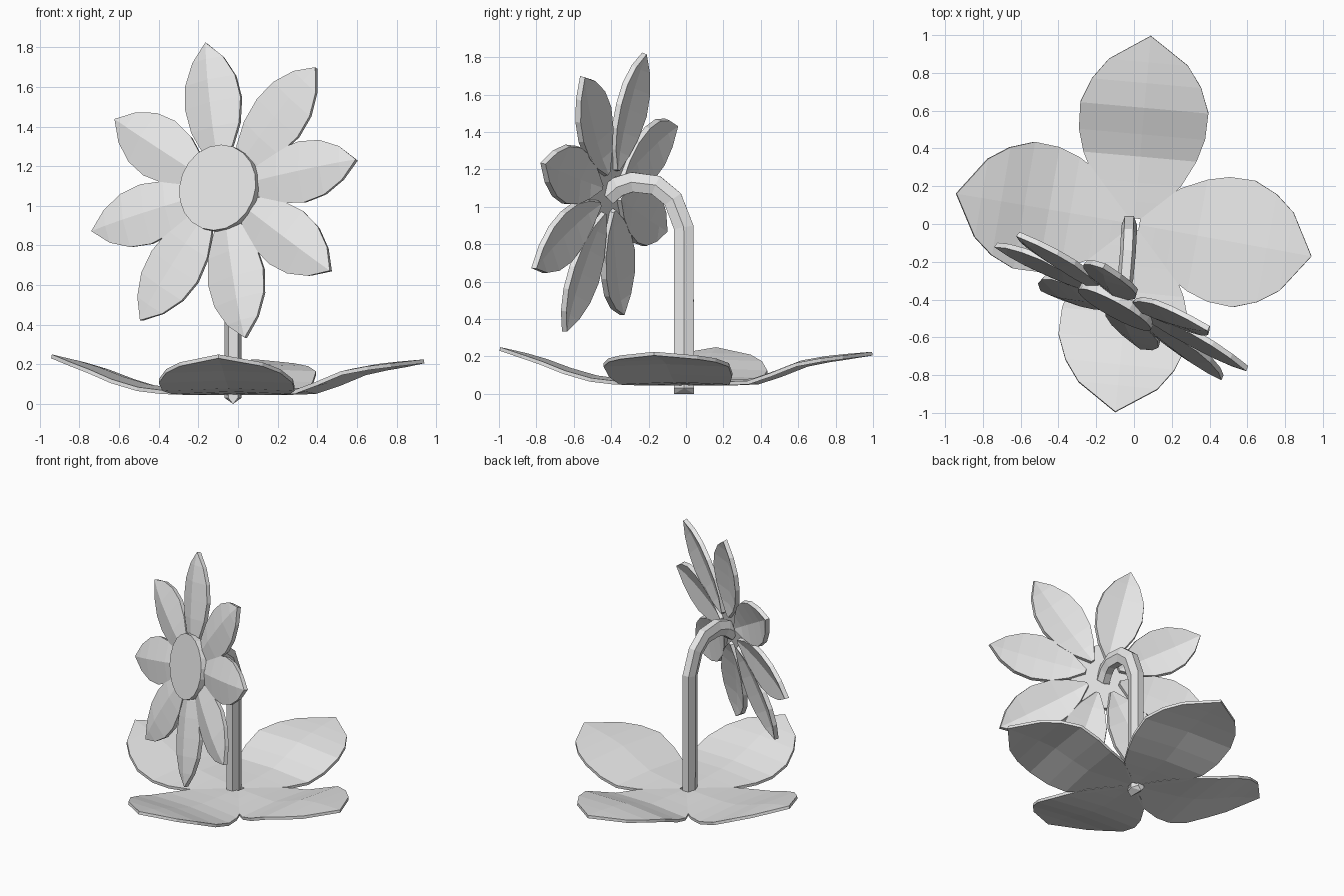
import bpy, bmesh, math
from mathutils import Matrix, Vector

cube = bpy.data.objects.get("Cube")
if cube:
    bpy.data.objects.remove(cube, do_unlink=True)

grey = bpy.data.materials.new("light grey")
grey.use_nodes = True
grey.diffuse_color = (0.8, 0.8, 0.8, 1)
grey.node_tree.nodes["Principled BSDF"].inputs["Base Color"].default_value = (0.8, 0.8, 0.8, 1)


def finish(name, bm, matrix=Matrix()):
    bmesh.ops.recalc_face_normals(bm, faces=bm.faces)
    mesh = bpy.data.meshes.new(name)
    bm.to_mesh(mesh)
    bm.free()
    mesh.materials.append(grey)
    ob = bpy.data.objects.new(name, mesh)
    ob.matrix_world = matrix
    bpy.context.collection.objects.link(ob)
    return ob


def blade(name, stations, ridge, thickness, matrix):
    """Pointed leaf along +x from (distance, half width, height) stations."""
    bm = bmesh.new()
    rows = []
    for r, w, z in stations[:-1]:
        rows.append([bm.verts.new((r, s * w, z + (ridge * w if s == 0 else 0)))
                     for s in (-1, 0, 1)])
    tip = bm.verts.new((stations[-1][0], 0, stations[-1][2]))
    for a, b in zip(rows, rows[1:]):
        for i in (0, 1):
            bm.faces.new((a[i], b[i], b[i + 1], a[i + 1]))
    for i in (0, 1):
        bm.faces.new((rows[-1][i], tip, rows[-1][i + 1]))
    ob = finish(name, bm, matrix)
    solid = ob.modifiers.new("thickness", 'SOLIDIFY')
    solid.thickness = thickness
    solid.offset = 0
    return ob


# Four broad ground leaves, two with a gentle rise and two with a sharper bend
reach = (0.03, 0.12, 0.22, 0.36, 0.48, 0.62, 0.75, 0.86, 1.0)
width = (0.04, 0.14, 0.23, 0.30, 0.335, 0.34, 0.29, 0.21, 0)
gentle = (0.055, 0.055, 0.055, 0.06, 0.075, 0.115, 0.165, 0.20, 0.24)
bent = (0.055, 0.055, 0.055, 0.06, 0.10, 0.155, 0.18, 0.195, 0.215)
for name, angle, length, rise in (("left_leaf", -10.3, 0.955, bent),
                                  ("back_leaf", 84.9, 1.0, bent),
                                  ("right_leaf", 170.3, 0.955, gentle),
                                  ("front_leaf", 264.3, 1.0, gentle)):
    blade(name, [(r * length, w, z) for r, w, z in zip(reach, width, rise)],
          0.04, 0.02, Matrix.Rotation(math.radians(angle), 4, 'Z'))

# Hooked six-sided stem swept along a path
path = [Vector(p) for p in ((-0.025, -0.01, 0.03), (-0.025, -0.012, 0.89),
                            (-0.028, -0.07, 1.04), (-0.033, -0.16, 1.115),
                            (-0.045, -0.285, 1.132), (-0.065, -0.36, 1.11),
                            (-0.085, -0.42, 1.06))]
section = [(0.042, 0), (0.024, 0.053), (-0.024, 0.053),
           (-0.042, 0), (-0.024, -0.053), (0.024, -0.053)]
bm = bmesh.new()
rings = []
for i, p in enumerate(path):
    before = (p - path[i - 1]).normalized() if i else Vector((0, 0, 1))
    after = (path[i + 1] - p).normalized() if i < len(path) - 1 else before
    along = (before + after).normalized()
    out = along.cross(Vector((1, 0, 0))).normalized()
    side = out.cross(along)
    rings.append([bm.verts.new(p + side * u + out * v) for u, v in section])
for a, b in zip(rings, rings[1:]):
    for i in range(6):
        j = (i + 1) % 6
        bm.faces.new((a[i], a[j], b[j], b[i]))
bm.faces.new(rings[-1])
# Wedge foot: the end is pinched into a ridge on the ground
ridge = [bm.verts.new((-0.025, y, 0)) for y in (-0.063, 0.043)]
lo, hi = ridge
r = rings[0]
for face in ((r[0], r[5], r[4], r[3]), (r[0], r[1], r[2], r[3])):
    outer = lo if r[5] in face else hi
    for a, b in zip(face, face[1:]):
        bm.faces.new((a, b, outer))
bm.faces.new((r[0], lo, hi))
bm.faces.new((r[3], lo, hi))
finish("stem", bm)

# Flower frame: x across, y up, z out of the face
facing = Vector((-0.55, -1, 0.215)).normalized()
across = Vector((0, 0, 1)).cross(facing).normalized()
up = facing.cross(across)
head = Matrix((across, up, facing)).transposed().to_4x4()
head.translation = (-0.085, -0.42, 1.085)

# Flower centre
bm = bmesh.new()
bmesh.ops.create_cone(bm, cap_ends=True, segments=20, radius1=0.22, radius2=0.22, depth=0.05)
finish("flower_centre", bm, head @ Matrix.Translation((0, 0, 0.015)))

# Eight creased petals
petal = [(0.12, 0.015, -0.02), (0.22, 0.085, -0.015), (0.33, 0.135, -0.015),
         (0.46, 0.157, -0.015), (0.58, 0.14, -0.01), (0.69, 0.085, -0.005),
         (0.78, 0, 0)]
for n, (angle, size) in enumerate(((11, 1), (52, 1.01), (102, 0.98), (151, 0.94),
                                   (197, 0.96), (240, 1), (286, 1.02), (328, 1.02))):
    blade(f"petal_{n + 1}", [(r * size, w, z) for r, w, z in petal], 0.2, 0.03,
          head @ Matrix.Rotation(math.radians(angle), 4, 'Z'))
